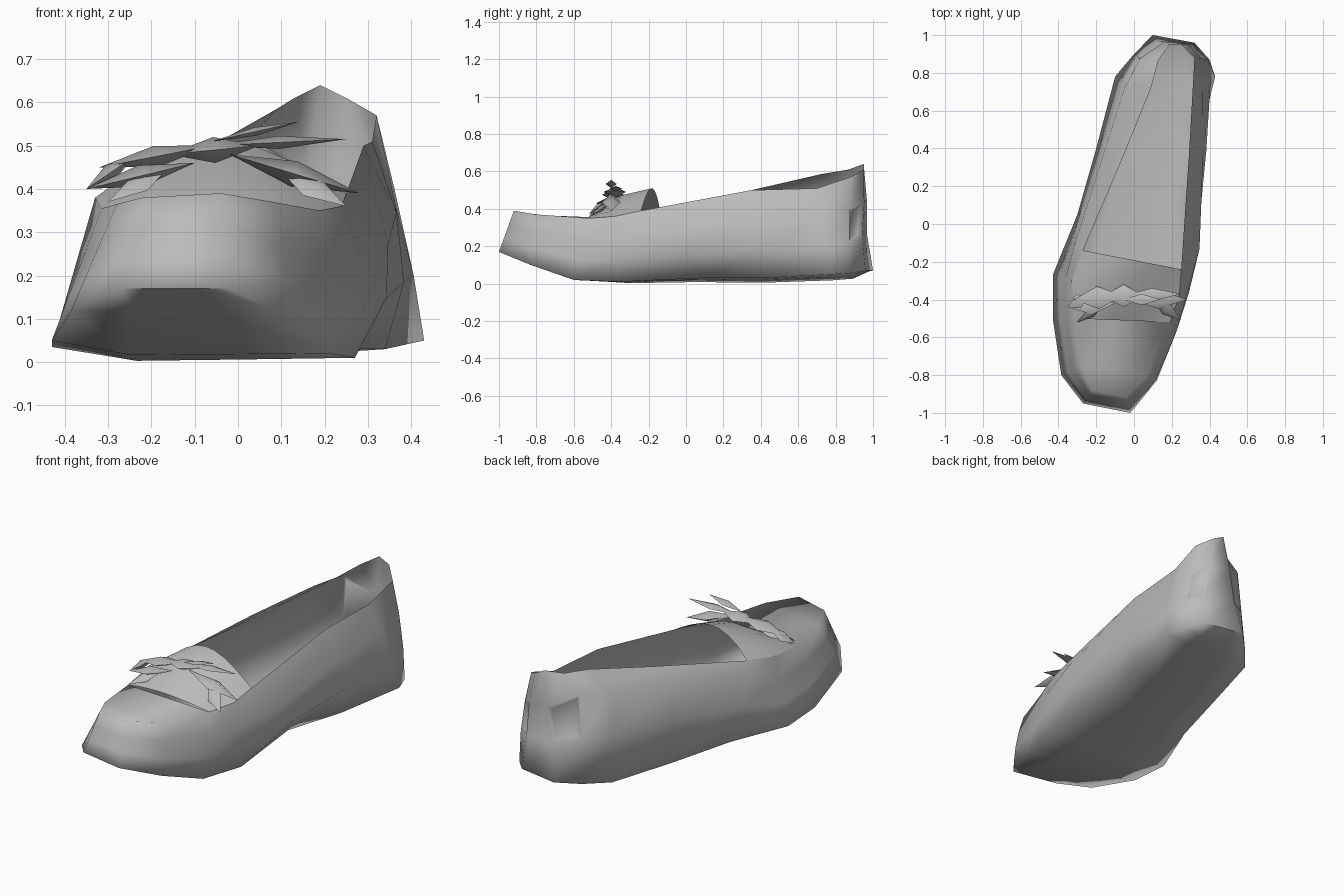
import bpy, bmesh, math
from mathutils import Vector

if "Cube" in bpy.data.objects:
    bpy.data.objects.remove(bpy.data.objects["Cube"])

grey = bpy.data.materials.new("grey")
grey.diffuse_color = (0.5, 0.5, 0.5, 1)
grey.use_nodes = True
grey.node_tree.nodes["Principled BSDF"].inputs["Base Color"].default_value = grey.diffuse_color


def finish(name, bm, angle):
    bmesh.ops.recalc_face_normals(bm, faces=bm.faces)
    me = bpy.data.meshes.new(name)
    bm.to_mesh(me)
    bm.free()
    ob = bpy.data.objects.new(name, me)
    bpy.context.collection.objects.link(ob)
    me.materials.append(grey)
    bpy.context.view_layer.objects.active = ob
    ob.select_set(True)
    bpy.ops.object.shade_smooth_by_angle(angle=math.radians(angle))
    ob.select_set(False)
    return ob


def rail(*pts):
    return [Vector(p) for p in pts]


# Guide rails from toe to heel: sole edges and top rims
sole_l = rail((-.27, -.95, .17), (-.385, -.8, .12), (-.43, -.5, .05), (-.43, -.27, .035),
              (-.3, .05, .035), (-.2, .4, .03), (-.1, .78, .04), (0, .9, .05), (.1, 1, .07))
rim_l = rail((-.22, -.88, .38), (-.28, -.75, .365), (-.315, -.5, .355), (-.33, -.3, .38),
             (-.27, -.14, .4), (-.06, .35, .5), (.09, .72, .585), (.13, .87, .61), (.19, .95, .64))
sole_r = rail((-.02, -1, .17), (.12, -.83, .1), (.21, -.6, .02), (.27, -.36, .01),
              (.24, .09, .03), (.34, .42, .03), (.43, .78, .05), (.4, .87, .055), (.32, .96, .07))
rim_r = rail((-.04, -.92, .39), (.08, -.8, .37), (.19, -.52, .35), (.24, -.38, .36),
             (.25, -.24, .39), (.29, .35, .5), (.31, .7, .51), (.32, .88, .57), (.25, .95, .61))
# Shoulder fold below the left rim, from the instep back
fold_l = {4: (-.315, -.11, .365), 5: (-.165, .36, .45), 6: (-.05, .72, .5), 7: (.03, .875, .52)}
bulge_r = (0, .01, .02, .03, .1, .06, .015, .015, .01)
N = len(sole_l)

# Shoe shell: sole, walls, toe and heel ends
bm = bmesh.new()
rings = []
for i in range(N):
    orr = Vector((bulge_r[i], 0, 0))
    a, c, d, e = rim_l[i], sole_l[i], sole_r[i], rim_r[i]
    drop = Vector((0, 0, -0.025 if 1 < i < N - 1 else 0))
    tuck = Vector((0, -.015 if i == N - 1 else 0, 0))
    fold = Vector(fold_l[i]) if i in fold_l else a.lerp(c, .33)
    pts = [a, fold, fold.lerp(c, .5) + tuck, c,
           c.lerp(d, .28) + drop, c.lerp(d, .72) + drop * .4,
           d, e.lerp(d, .67) + orr + tuck, e.lerp(d, .33) + orr, e]
    for p in pts:
        p.z = max(p.z, 0)
    rings.append([bm.verts.new(p) for p in pts])
patches = []
for i in range(N - 1):
    for j in range(9):
        f = bm.faces.new((rings[i][j], rings[i][j + 1], rings[i + 1][j + 1], rings[i + 1][j]))
        if i == N - 2 and j in (1, 7):
            patches.append(f)
# Toe top closes the shell in front of the instep
for i in range(2):
    bm.faces.new((rings[i][0], rings[i][9], rings[i + 1][9], rings[i + 1][0]))
# End walls, row by row
for r in (rings[0], rings[-1]):
    for j in range(3):
        bm.faces.new((r[j], r[j + 1], r[8 - j], r[9 - j]))
    bm.faces.new((r[3], r[4], r[5], r[6]))
bmesh.ops.recalc_face_normals(bm, faces=bm.faces)
# Recessed panels on the heel corners
bmesh.ops.inset_individual(bm, faces=patches, thickness=0.025, depth=-0.015)
finish("shoe_shell", bm, 110)

# Instep band arching from left rim to right rim
bm = bmesh.new()
cols, grid = 8, []
for i, arch in ((2, .02), (3, .105), (4, .115)):
    line = []
    for k in range(cols + 1):
        t = k / cols
        p = rim_l[i].lerp(rim_r[i], t)
        p.z += arch * math.sin(math.pi * t ** .85)
        line.append(bm.verts.new(p))
    grid.append(line)
for r in range(2):
    for k in range(cols):
        bm.faces.new((grid[r][k], grid[r][k + 1], grid[r + 1][k + 1], grid[r + 1][k]))
finish("instep_band", bm, 80)


# Bow: pointed, flattened ribbon pieces
def ribbon(name, p, q, width, thick, side=(0, 1, 0)):
    p, q = Vector(p), Vector(q)
    d = (q - p).normalized()
    s = Vector(side)
    s = (s - d * s.dot(d)).normalized()
    n = d.cross(s)
    bm = bmesh.new()
    mid = p.lerp(q, .5)
    ring = [bm.verts.new(mid + v) for v in (s * width, n * thick, -s * width, -n * thick)]
    ends = [bm.verts.new(p), bm.verts.new(q)]
    for k in range(4):
        for end in ends:
            bm.faces.new((ring[k], ring[(k + 1) % 4], end))
    finish(name, bm, 100)


ribbon("bow_loop_left_upper", (-.06, -.38, .5), (-.32, -.4, .45), .06, .025)
ribbon("bow_loop_left_lower", (-.1, -.42, .46), (-.35, -.44, .4), .05, .025)
ribbon("bow_fold_left", (-.35, -.44, .4), (-.24, -.38, .475), .04, .02)
ribbon("bow_tail_left", (-.16, -.42, .45), (-.3, -.52, .37), .03, .015, (1, 0, 0))
ribbon("bow_loop_right_upper", (-.06, -.38, .5), (.25, -.37, .515), .035, .015)
ribbon("bow_spike_right", (-.06, -.4, .51), (.14, -.4, .555), .03, .01)
ribbon("bow_loop_right_lower", (-.02, -.4, .48), (.28, -.4, .39), .05, .03)
ribbon("bow_tail_right", (.1, -.4, .44), (.25, -.51, .36), .035, .015, (1, 0, 0))
ribbon("bow_knot", (-.16, -.38, .48), (.05, -.38, .5), .06, .03)
